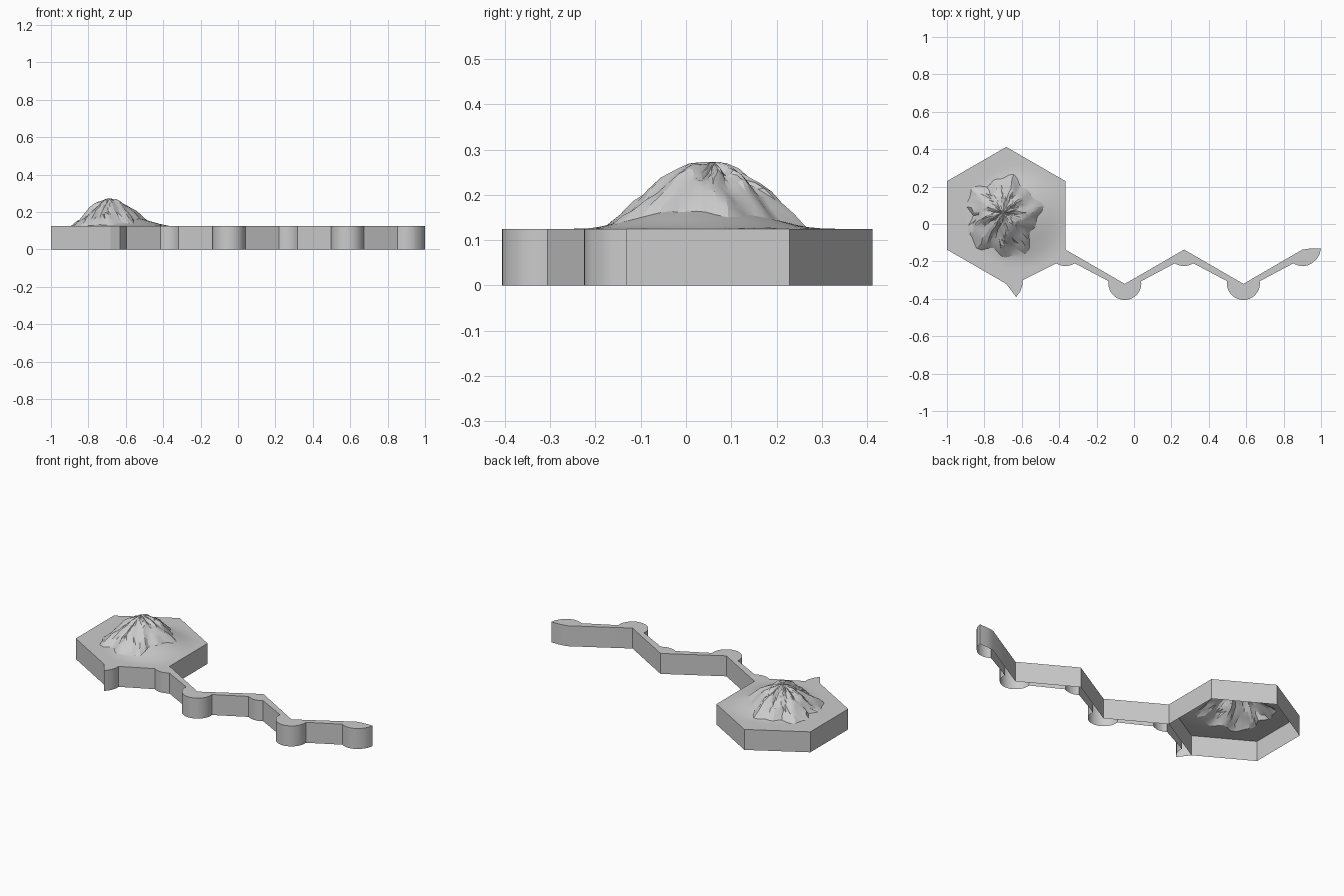
import bpy, math
from mathutils import Vector, noise

if "Cube" in bpy.data.objects:
    bpy.data.objects.remove(bpy.data.objects["Cube"])

H = 0.125                       # tile thickness
R = 0.366                       # hexagon radius
C = Vector((-0.683, 0.046))     # hexagon centre
PEAK = Vector((-0.70, 0.065))


def make_object(name, verts, faces, angle):
    mesh = bpy.data.meshes.new(name)
    mesh.from_pydata(verts, [], faces)
    ob = bpy.data.objects.new(name, mesh)
    bpy.context.collection.objects.link(ob)
    bpy.context.view_layer.objects.active = ob
    ob.select_set(True)
    bpy.ops.object.shade_smooth_by_angle(angle=math.radians(angle))
    ob.select_set(False)
    return ob


def wall(name, path, closed):
    # vertical sheet from the ground up to the tile top
    n = len(path)
    verts = [(x, y, z) for z in (0, H) for x, y in path]
    faces = [(i, (i + 1) % n, n + (i + 1) % n, n + i) for i in range(n if closed else n - 1)]
    return make_object(name, verts, faces, 30)


def arc(cx, cy, r, a0, a1, n):
    return [(cx + r * math.cos(math.radians(a0 + (a1 - a0) * i / n)),
             cy + r * math.sin(math.radians(a0 + (a1 - a0) * i / n))) for i in range(n + 1)]


# Hexagonal tile wall, open underneath
corners = [C + R * Vector((math.cos(math.radians(30 + 60 * k)),
                           math.sin(math.radians(30 + 60 * k)))) for k in range(6)]
wall("hex_wall", [tuple(c) for c in corners], True)

# Zigzag shore strip: straight back edge and a lobed front edge
back = [(0.90, -0.137), (0.585, -0.32), (0.268, -0.137), (-0.049, -0.32), (-0.366, -0.137)]
front = [(-0.683, -0.32), (-0.63, -0.391), (-0.608, -0.36), (-0.596, -0.325), (-0.596, -0.30)]
for x in (-0.366, 0.268):
    front += arc(x, -0.137, 0.088, 236, 304, 8)
    front += arc(x + 0.317, -0.318, 0.088, 172, 368, 20)
front += arc(0.902, -0.137, 0.088, 236, 304, 8)
front += [(0.977, -0.187), (0.992, -0.163), (1.0, -0.13), (0.95, -0.13)]
outline = front + back
wall("shore_wall", outline, True)
make_object("shore_top", [(x, y, H) for x, y in outline], [tuple(range(len(outline)))], 30)

# Mountain and surrounding ground: polar sheet reaching the hexagon edge
PER_SIDE = 9
edge = [corners[k].lerp(corners[(k + 1) % 6], i / PER_SIDE)
        for k in range(6) for i in range(PER_SIDE)]
rock_steps = [0.12, 0.25, 0.38, 0.5, 0.62, 0.74, 0.87, 1.0]
ground_steps = [0.12, 0.25, 0.4, 0.6, 0.8, 1.0]


def skirt(p):
    d = (p - Vector((-0.615, 0.035))).length / 0.27
    return 0.05 * max(0, 1 - d * d) ** 2


def rock_radius(a):
    c, s = math.cos(a), math.sin(a)
    rx = 0.19
    ry = 0.18 if s > 0 else 0.24
    r = 1 / math.hypot(c / rx, s / ry)
    return r * (1 + 0.10 * math.sin(5 * a + 1) + 0.06 * math.sin(11 * a))


verts = [(PEAK.x, PEAK.y, 0.272)]
for s in rock_steps:
    for e in edge:
        a = math.atan2(e.y - PEAK.y, e.x - PEAK.x)
        p = PEAK + (e - PEAK).normalized() * rock_radius(a) * s
        q = Vector((p.x * 17, p.y * 17, 0.4))
        if s < 1:               # crumple the rock
            p = p + 0.012 * Vector((noise.noise(q * 2), noise.noise(q * 2 + Vector((9, 4, 2)))))
        h = 0.108 * (1 - s ** 1.35)
        h += 0.024 * s * (1 - s) * 4 * noise.noise(q)
        h += 0.010 * (1 - s) * s * 4 * math.sin(9 * a + 4 * s)
        verts.append((p.x, p.y, H + skirt(p) + max(h, 0)))
for t in ground_steps:
    for e in edge:
        a = math.atan2(e.y - PEAK.y, e.x - PEAK.x)
        p0 = PEAK + (e - PEAK).normalized() * rock_radius(a)
        p = p0.lerp(e, t)
        verts.append((p.x, p.y, H + skirt(p) * (1 if t < 1 else 0)))

n = len(edge)
faces = [(0, 1 + i, 1 + (i + 1) % n) for i in range(n)]
for r in range(len(rock_steps) + len(ground_steps) - 1):
    a, b = 1 + r * n, 1 + (r + 1) * n
    for i in range(n):
        j = (i + 1) % n
        if r < len(rock_steps):
            faces += [(a + i, b + i, b + j), (a + i, b + j, a + j)]
        else:
            faces.append((a + i, b + i, b + j, a + j))
make_object("mountain_ground", verts, faces, 22)
